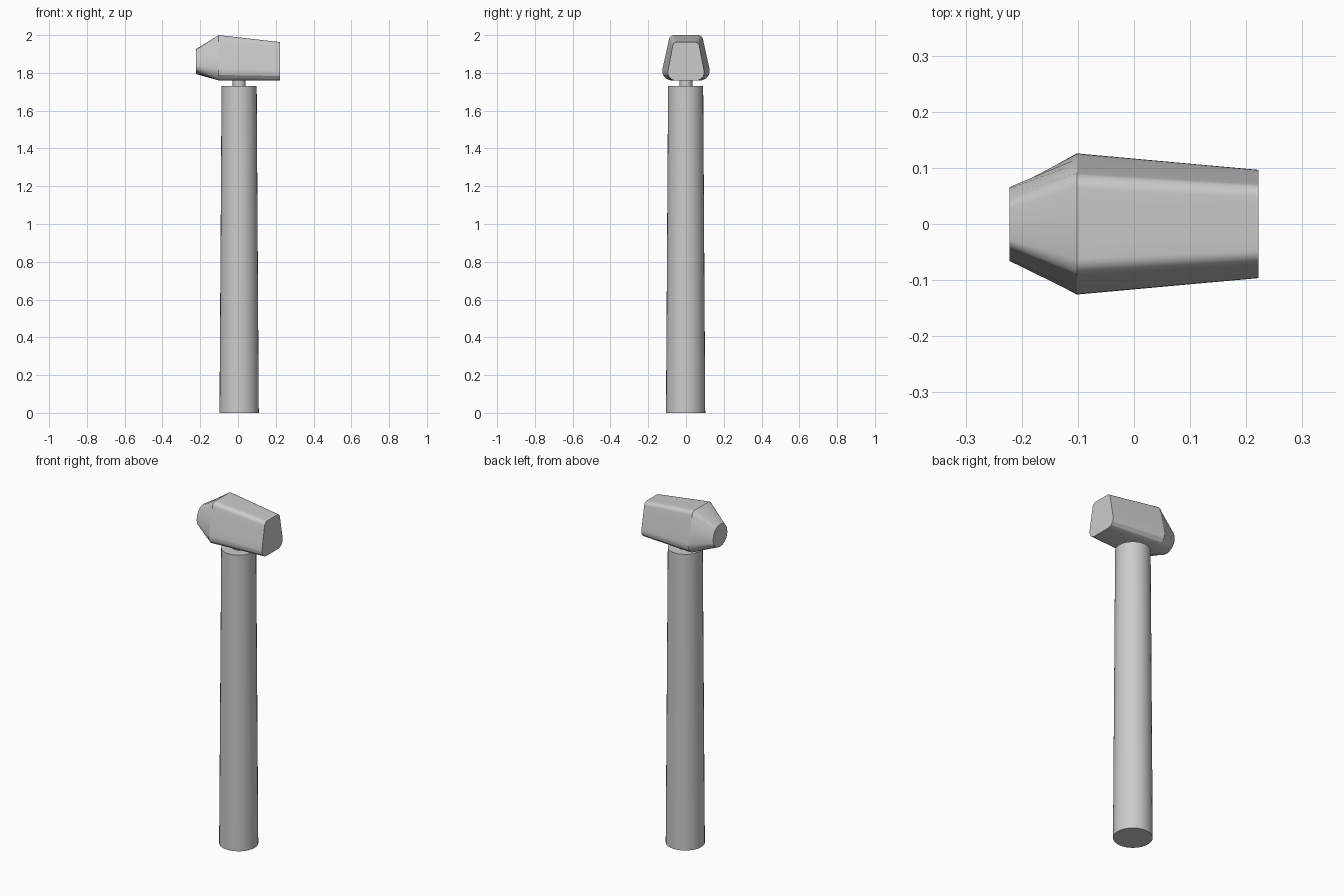
import bpy, bmesh, math
from mathutils import Vector

if "Cube" in bpy.data.objects:
    bpy.data.objects.remove(bpy.data.objects["Cube"])


def finish(bm, name):
    bmesh.ops.recalc_face_normals(bm, faces=bm.faces)
    mesh = bpy.data.meshes.new(name)
    bm.to_mesh(mesh)
    bm.free()
    ob = bpy.data.objects.new(name, mesh)
    bpy.context.collection.objects.link(ob)
    bpy.ops.object.select_all(action='DESELECT')
    ob.select_set(True)
    bpy.context.view_layer.objects.active = ob
    bpy.ops.object.shade_smooth_by_angle(angle=math.radians(25))
    return ob


def tapered_rod(name, r_bottom, r_top, z0, z1, x=0.006, y=-0.002, sides=32):
    bm = bmesh.new()
    bmesh.ops.create_cone(bm, cap_ends=True, segments=sides, radius1=r_bottom,
                          radius2=r_top, depth=z1 - z0)
    bmesh.ops.translate(bm, verts=bm.verts, vec=(x, y, (z0 + z1) / 2))
    return finish(bm, name)


def rounded_section(top_w, bottom_w, z_bottom, z_top, cut_top, cut_bottom, arc=5, straight=4):
    """Rounded trapezoid in (y, z), with extra points along its straight sides."""
    corners = [((top_w, z_top), cut_top), ((-top_w, z_top), cut_top),
               ((-bottom_w, z_bottom), cut_bottom), ((bottom_w, z_bottom), cut_bottom)]
    arcs = []
    for i, (c, cut) in enumerate(corners):
        c = Vector(c)
        d0 = (Vector(corners[i - 1][0]) - c).normalized()
        d1 = (Vector(corners[(i + 1) % 4][0]) - c).normalized()
        half = d0.angle(d1) / 2
        r = cut * math.tan(half)
        centre = c + (d0 + d1).normalized() * cut / math.cos(half)
        a, b = c + d0 * cut - centre, c + d1 * cut - centre
        arcs.append([centre + a.lerp(b, k / arc).normalized() * r if 0 < k < arc
                     else centre + (a if k == 0 else b) for k in range(arc + 1)])
    pts = []
    for i, a in enumerate(arcs):
        pts += a
        nxt = arcs[(i + 1) % 4][0]
        pts += [a[-1].lerp(nxt, k / straight) for k in range(1, straight)]
    return pts


# Handle and the narrow neck that enters the head
tapered_rod("handle", 0.104, 0.093, 0.0, 1.73)
tapered_rod("neck", 0.034, 0.034, 1.72, 1.85, y=0)

# Hammer head: lofted from the round peen through the thick body to the face
body = rounded_section(0.085, 0.138, 1.76, 2.0, 0.022, 0.062)
face = rounded_section(0.067, 0.105, 1.76, 1.963, 0.02, 0.05)
mid = Vector((0, 1.87))
peen = [Vector((0, 1.86)) + (p - mid).normalized() * 0.066 for p in body]

bm = bmesh.new()
rings = [[bm.verts.new((x, p.x, p.y)) for p in sec]
         for x, sec in ((-0.222, peen), (-0.102, body), (0.222, face))]
n = len(body)
for a, b in zip(rings, rings[1:]):
    for i in range(n):
        j = (i + 1) % n
        bm.faces.new((a[i], a[j], b[j], b[i]))
bm.faces.new(rings[0])
bm.faces.new(rings[-1])
finish(bm, "hammer_head")
